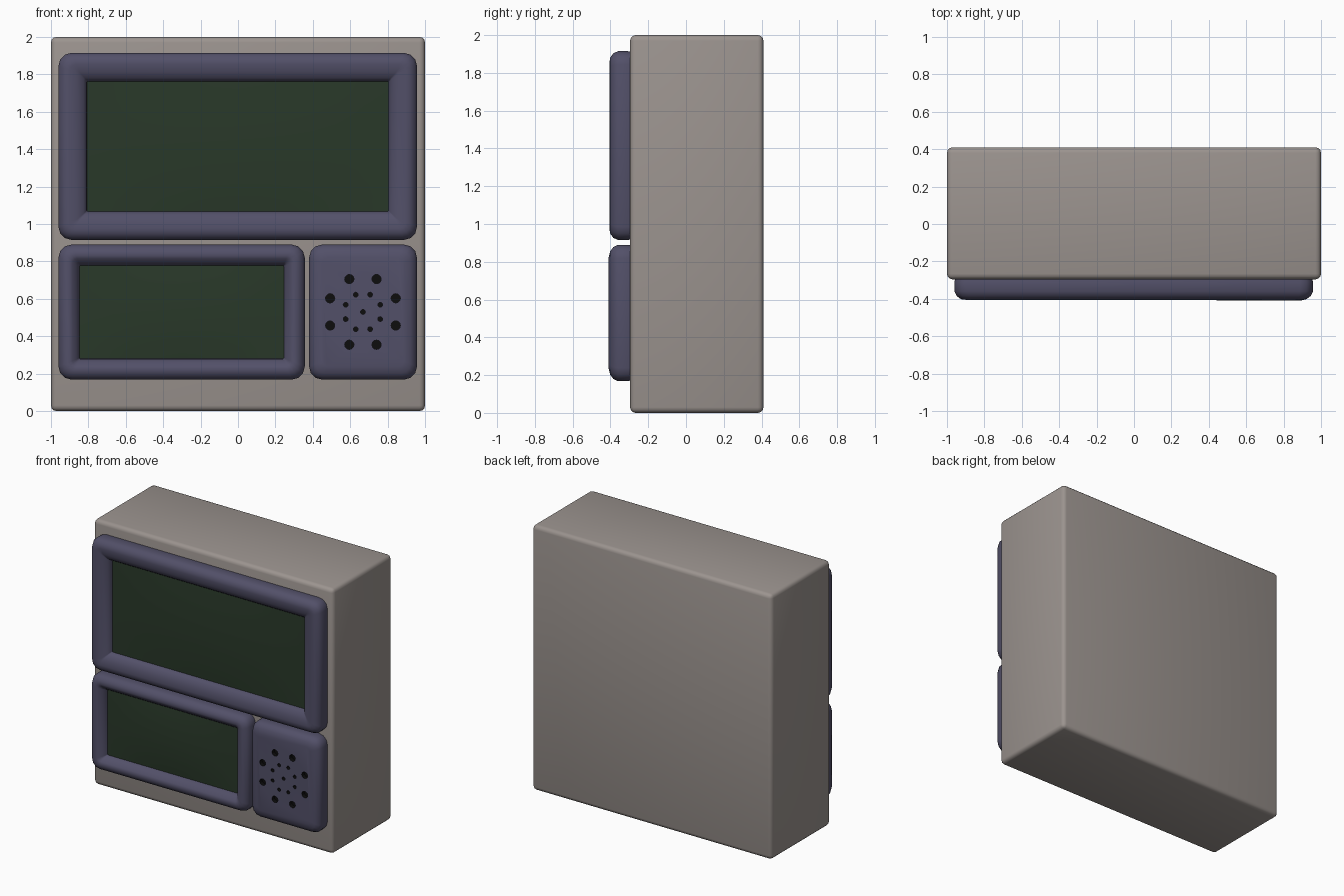
import bpy, bmesh, math
from mathutils import Matrix

if "Cube" in bpy.data.objects:
    bpy.data.objects.remove(bpy.data.objects["Cube"])


def material(name, rgb):
    m = bpy.data.materials.new(name)
    m.diffuse_color = (*rgb, 1)
    m.use_nodes = True
    m.node_tree.nodes["Principled BSDF"].inputs["Base Color"].default_value = m.diffuse_color
    return m


SHELL = material("warm_grey", (0.33, 0.295, 0.275))
TRIM = material("slate_violet", (0.085, 0.08, 0.14))
GLASS = material("dark_green", (0.022, 0.04, 0.022))
BLACK = material("black", (0.004, 0.004, 0.004))


def finish(bm, name, mat, recalc=True):
    if recalc:
        bmesh.ops.recalc_face_normals(bm, faces=bm.faces)
    me = bpy.data.meshes.new(name)
    bm.to_mesh(me)
    bm.free()
    me.materials.append(mat)
    ob = bpy.data.objects.new(name, me)
    bpy.context.collection.objects.link(ob)
    return ob


def smooth(ob, angle=40):
    bpy.ops.object.select_all(action='DESELECT')
    ob.select_set(True)
    bpy.context.view_layer.objects.active = ob
    bpy.ops.object.shade_smooth_by_angle(angle=math.radians(angle))


def rounded_stack(name, rect, levels, cap, radius=0.07, segs=3):
    """Rounded rectangles in the xz plane, lofted through (inset, y) levels."""
    x0, x1, z0, z1 = rect
    bm = bmesh.new()
    rings = []
    for inset, y in levels:
        r = max(radius - inset * 0.6, 0.006)
        a, b, c, d = x0 + inset + r, x1 - inset - r, z0 + inset + r, z1 - inset - r
        ring = []
        for k, (cx, cz) in enumerate(((b, d), (a, d), (a, c), (b, c))):
            for s in range(segs + 1):
                t = math.pi / 2 * (k + s / segs)
                ring.append(bm.verts.new((cx + r * math.cos(t), y, cz + r * math.sin(t))))
        rings.append(ring)
    for p, q in zip(rings, rings[1:]):
        for i in range(len(p)):
            j = (i + 1) % len(p)
            bm.faces.new((p[i], p[j], q[j], q[i]))
    bm.faces.new(rings[0])
    if cap:
        bm.faces.new(rings[-1])
    return finish(bm, name, TRIM)


def screen(name, rect, y, bulge=0.015, n=12):
    """Gently domed glass."""
    x0, x1, z0, z1 = rect
    bm = bmesh.new()
    bmesh.ops.create_grid(bm, x_segments=n, y_segments=n, size=1)
    for v in bm.verts:
        u, w = v.co.x, v.co.y
        v.co = ((x0 + x1) / 2 + u * (x1 - x0) / 2,
                y - bulge * (1 - u * u) * (1 - w * w),
                (z0 + z1) / 2 + w * (z1 - z0) / 2)
    bm.normal_update()
    if sum(f.normal.y for f in bm.faces) > 0:
        bmesh.ops.reverse_faces(bm, faces=bm.faces)
    smooth(finish(bm, name, GLASS, recalc=False))


# cabinet
bm = bmesh.new()
bmesh.ops.create_cube(bm, size=1, matrix=Matrix.Translation((0, 0.057, 1)) @ Matrix.Diagonal((2, 0.706, 2, 1)))
bmesh.ops.bevel(bm, geom=bm.edges[:], offset=0.03, segments=3, profile=0.5, affect='EDGES')
smooth(finish(bm, "cabinet", SHELL))

# screen frames and glass
EDGE = [(0.006, -0.28), (0, -0.31), (0, -0.36), (0.012, -0.385), (0.035, -0.402)]
for label, rect, width in (("upper", (-0.96, 0.957, 0.915, 1.915), 0.155),
                           ("lower", (-0.96, 0.357, 0.168, 0.89), 0.115)):
    levels = EDGE + [(0.06, -0.405), (width * 0.65, -0.398), (width - 0.02, -0.38),
                     (width - 0.006, -0.36), (width, -0.33)]
    smooth(rounded_stack(label + "_screen_frame", rect, levels, cap=False))
    w = width - 0.003
    screen(label + "_screen", (rect[0] + w, rect[1] - w, rect[2] + w, rect[3] - w), -0.345)

# speaker panel
panel = rounded_stack("speaker_panel", (0.38, 0.957, 0.168, 0.89), EDGE + [(0.07, -0.41)], cap=True)

# speaker holes: two rings and a centre hole
bm = bmesh.new()
holes = [(0, 0, 0.013)]
for ring_r, hole_r in ((0.1, 0.013), (0.19, 0.025)):
    for k in range(8):
        t = math.pi / 8 + k * math.pi / 4
        holes.append((ring_r * math.cos(t), ring_r * math.sin(t), hole_r))
for dx, dz, r in holes:
    bmesh.ops.create_cone(bm, cap_ends=True, segments=12, radius1=r, radius2=r, depth=0.08,
                          matrix=Matrix.Translation((0.668 + dx, -0.42, 0.53 + dz)) @ Matrix.Rotation(math.pi / 2, 4, 'X'))
cutter = finish(bm, "hole_cutter", BLACK)
cutter.hide_render = True
cutter.hide_set(True)
panel.data.materials.append(BLACK)
mod = panel.modifiers.new("holes", 'BOOLEAN')
mod.operation = 'DIFFERENCE'
mod.solver = 'EXACT'
mod.material_mode = 'TRANSFER'
mod.object = cutter
smooth(panel)
